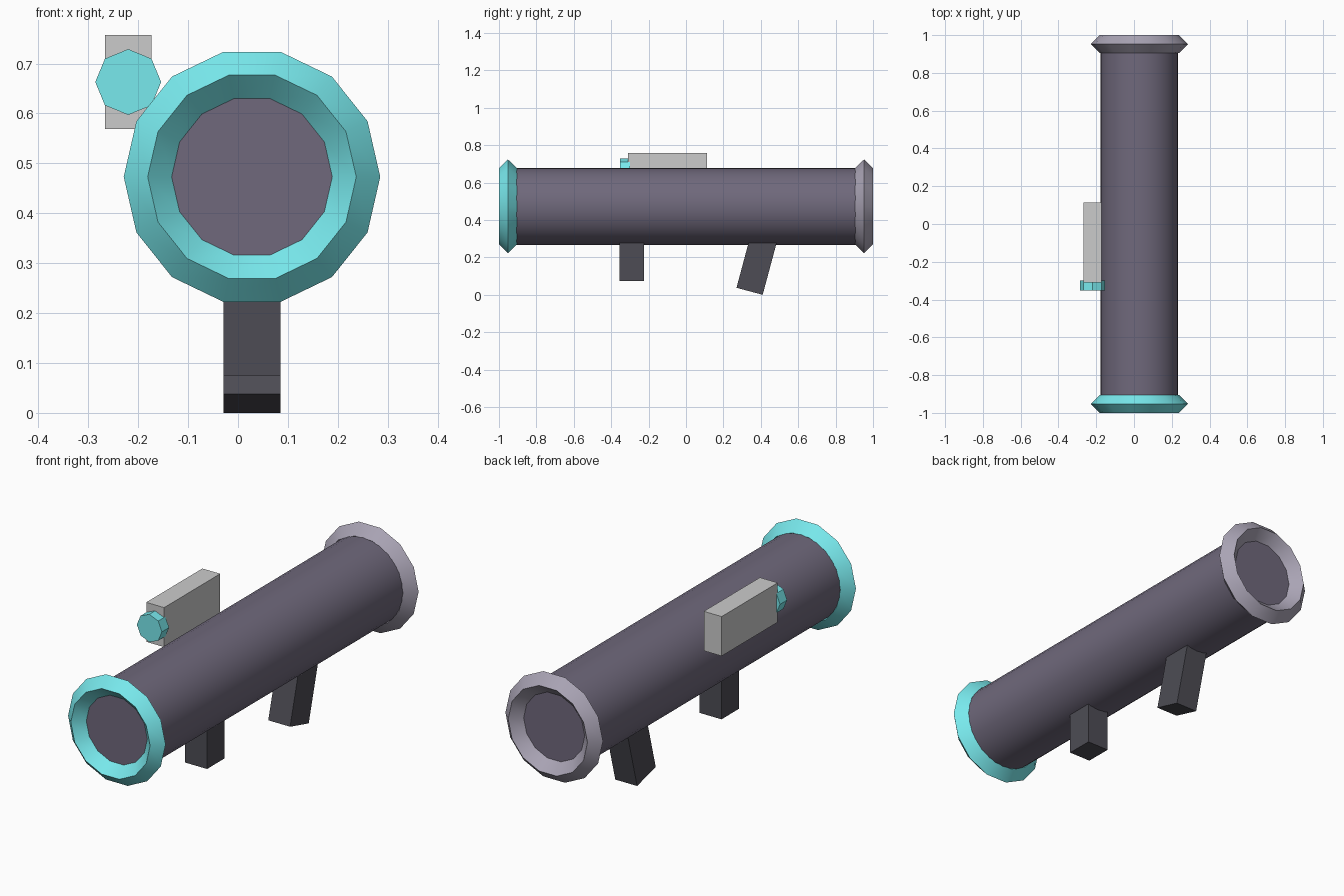
import bpy, math
from math import radians, sin, cos

if "Cube" in bpy.data.objects:
    bpy.data.objects.remove(bpy.data.objects["Cube"])

CX, CZ = 0.028, 0.473   # tube axis


def material(name, rgb):
    m = bpy.data.materials.new(name)
    m.diffuse_color = (*rgb, 1)
    m.use_nodes = True
    m.node_tree.nodes["Principled BSDF"].inputs["Base Color"].default_value = m.diffuse_color
    return m


def finish(name, mat=None, smooth=False):
    ob = bpy.context.object
    ob.name = name
    if mat:
        ob.data.materials.append(mat)
    if smooth:
        bpy.ops.object.transform_apply(location=False, rotation=True, scale=True)
        bpy.ops.object.shade_smooth_by_angle(angle=radians(30))
    return ob


def box(name, loc, size, tilt=0, mat=None):
    bpy.ops.mesh.primitive_cube_add(size=1, location=loc, rotation=(tilt, 0, 0))
    bpy.context.object.scale = size
    return finish(name, mat)


def cylinder(name, loc, r, depth, sides, mat, smooth=False):
    bpy.ops.mesh.primitive_cylinder_add(vertices=sides, radius=r, depth=depth,
                                        location=loc, rotation=(radians(90), 0, 0))
    return finish(name, mat, smooth)


purple = material("tube_purple", (0.16, 0.14, 0.20))
lilac = material("rear_lilac", (0.40, 0.37, 0.46))
cyan = material("cyan", (0.19, 0.82, 0.85))
dark = material("grip_dark", (0.075, 0.073, 0.09))

# Main tube
cylinder("tube", (CX, 0, CZ), 0.206, 1.904, 32, purple, True)

# Diamond-section end rings
for name, y, mat in (("front_ring", -0.952, cyan), ("rear_ring", 0.952, lilac)):
    bpy.ops.mesh.primitive_torus_add(major_segments=14, minor_segments=4,
                                     major_radius=0.209, minor_radius=0.048,
                                     location=(CX, y, CZ), rotation=(radians(90), 0, 0))
    finish(name, mat, True)

# Sight body and its octagonal lens
box("sight_body", (-0.22, -0.098, 0.663), (0.094, 0.422, 0.188))
cylinder("sight_lens", (-0.22, -0.326, 0.663), 0.066, 0.054, 8, cyan)

# Straight front grip
box("front_grip", (CX, -0.29, 0.19), (0.115, 0.13, 0.23), mat=dark)

# Rear grip, leaning back towards the top
t, w, h = radians(15), 0.145, 0.29
bottom_z = w / 2 * sin(t)
box("rear_grip", (CX, 0.34 + h / 2 * sin(t), bottom_z + h / 2 * cos(t)),
    (0.115, w, h), -t, dark)
